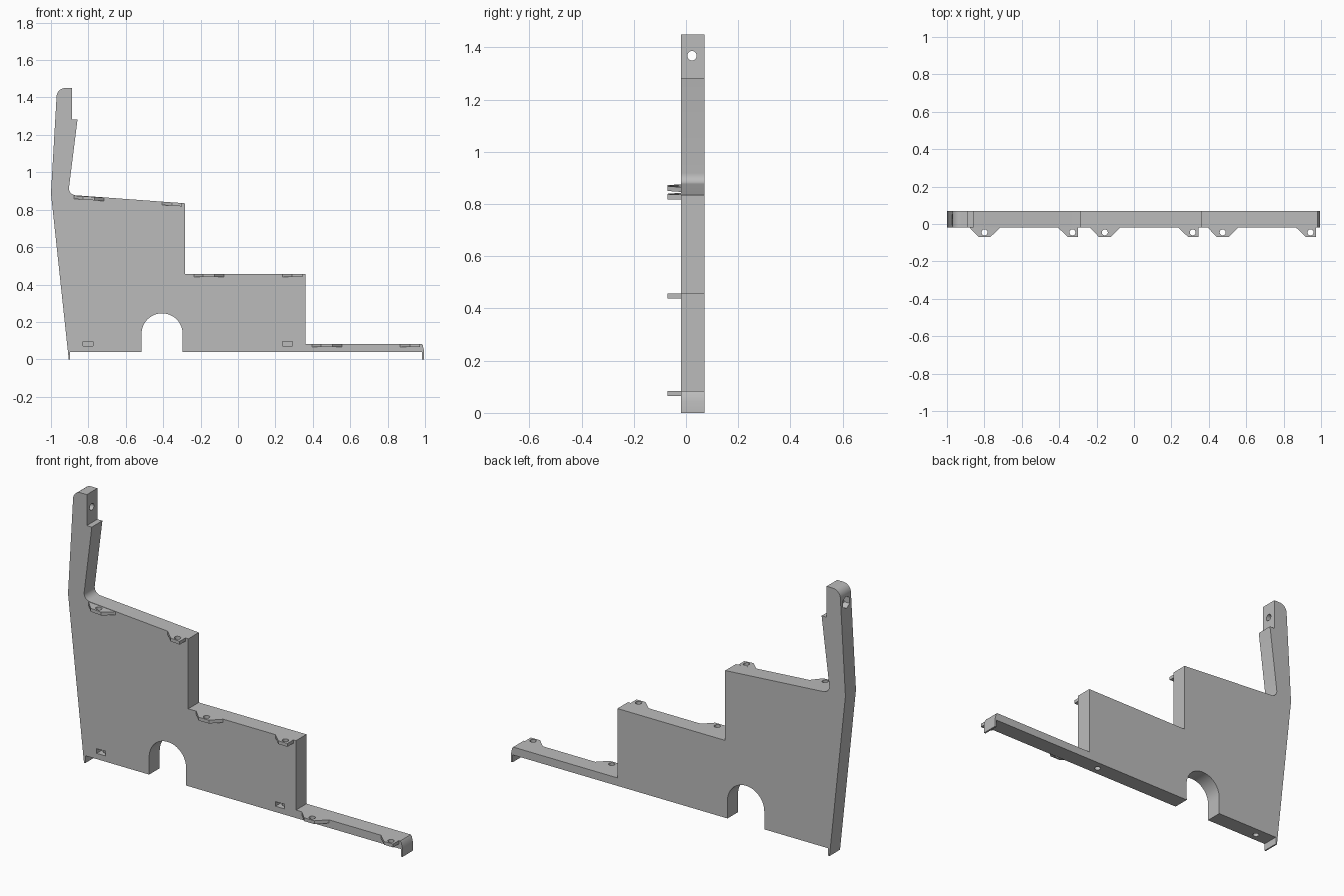
import bpy, bmesh, math
from mathutils import Matrix, Vector

if "Cube" in bpy.data.objects:
    bpy.data.objects.remove(bpy.data.objects["Cube"])

Y0, Y1 = -0.02, 0.07          # panel thickness range
grey = bpy.data.materials.new("plain grey")
grey.diffuse_color = (0.5, 0.5, 0.5, 1)
grey.use_nodes = True
grey.node_tree.nodes["Principled BSDF"].inputs["Base Color"].default_value = grey.diffuse_color


def arc(cx, cz, r, a0, a1, n):
    return [(cx + r * math.cos(math.radians(a0 + (a1 - a0) * i / n)),
             cz + r * math.sin(math.radians(a0 + (a1 - a0) * i / n))) for i in range(n + 1)]


def prism(name, base, offset):
    """Extrude a closed polygon of 3D points along an offset."""
    bm = bmesh.new()
    face = bm.faces.new([bm.verts.new(p) for p in base])
    res = bmesh.ops.extrude_face_region(bm, geom=[face])
    moved = [g for g in res["geom"] if isinstance(g, bmesh.types.BMVert)]
    bmesh.ops.translate(bm, verts=moved, vec=Vector(offset))
    bmesh.ops.recalc_face_normals(bm, faces=bm.faces)
    mesh = bpy.data.meshes.new(name)
    bm.to_mesh(mesh)
    bm.free()
    ob = bpy.data.objects.new(name, mesh)
    mesh.materials.append(grey)
    bpy.context.collection.objects.link(ob)
    return ob


def rod(name, centre, r, length, axis, sides=24):
    """Round or hexagonal cutter centred on a point."""
    rot = Vector((0, 0, 1)).rotation_difference(Vector(axis)).to_matrix()
    ring = [Vector(centre) + rot @ Vector((x, y, -length / 2))
            for x, y in arc(0, 0, r, 0, 360 - 360 / sides, sides - 1)]
    return prism(name, ring, rot @ Vector((0, 0, length)))


def cut(target, cutter):
    mod = target.modifiers.new(cutter.name, "BOOLEAN")
    mod.operation, mod.object, mod.solver = "DIFFERENCE", cutter, "EXACT"
    cutter.hide_render = True
    cutter.hide_set(True)
    cutter.display_type = "WIRE"


def smooth(ob):
    bpy.ops.object.select_all(action="DESELECT")
    ob.select_set(True)
    bpy.context.view_layer.objects.active = ob
    bpy.ops.object.shade_smooth_by_angle(angle=math.radians(25))


# Stepped side panel with upright, end feet and arched opening
profile = [(-0.905, 0), (-1, 0.887), (-0.97, 1.405)]
profile += arc(-0.925, 1.405, 0.045, 172, 90, 8)
profile += [(-0.888, 1.45), (-0.888, 1.283), (-0.858, 1.283)]
profile += arc(-0.867, 0.914, 0.037, 173, 266, 8)
profile += [(-0.283, 0.834), (-0.283, 0.457), (0.36, 0.457), (0.36, 0.083),
            (0.982, 0.083), (0.988, 0.075), (0.995, 0.045), (0.995, 0),
            (0.985, 0), (0.985, 0.04), (-0.297, 0.04)]
profile += arc(-0.406, 0.136, 0.11, 0, 180, 24)
profile += [(-0.516, 0.04), (-0.897, 0.04), (-0.897, 0)]
panel = prism("side_panel", [(x, Y0, z) for x, z in profile], (0, Y1 - Y0, 0))
smooth(panel)

# Bolt hole with hexagonal nut recess near the top of the upright
cut(panel, rod("upright_hole_cutter", (-0.93, 0.023, 1.368), 0.018, 0.3, (1, 0, 0)))
cut(panel, rod("upright_nut_cutter", (-0.98, 0.023, 1.368), 0.032, 0.08, (1, 0, 0), 6))

# Nut slots in the front face with bolt holes from below
for i, x in enumerate((-0.802, 0.265)):
    slot = [(x - 0.027, -0.05, 0.071), (x + 0.027, -0.05, 0.071),
            (x + 0.027, -0.05, 0.096), (x - 0.027, -0.05, 0.096)]
    cut(panel, prism(f"nut_slot_cutter_{i}", slot, (0, 0.1, 0)))
    cut(panel, rod(f"foot_hole_cutter_{i}", (x, 0.023, 0.05), 0.016, 0.06, (0, 0, 1)))


# Screw tabs along each step: a trapezoid at the left, a half one at the right
def tab(name, pts, hole_x, height):
    ob = prism(name, [(x, y, height(x) - 0.018) for x, y in pts], (0, 0, 0.018))
    cut(ob, rod(name + "_cutter", (hole_x, -0.045, height(hole_x)), 0.016, 0.1, (0, 0, 1)))
    smooth(ob)


steps = {"upper": (-0.283, lambda x: 0.875 - 0.069 * (x + 0.87)),
         "middle": (0.36, lambda x: 0.457),
         "lower": (0.99, lambda x: 0.083)}
YB, YF = Y0 + 0.002, -0.07
for name, (end, height) in steps.items():
    a = end - 0.597
    tab(name + "_left_tab", [(a, YB), (a + 0.05, YF), (a + 0.112, YF), (a + 0.165, YB)],
        a + 0.081, height)
    b = end - 0.125
    tab(name + "_right_tab", [(b, YB), (b + 0.055, YF), (end - 0.016, YF), (end - 0.016, YB)],
        end - 0.046, height)
